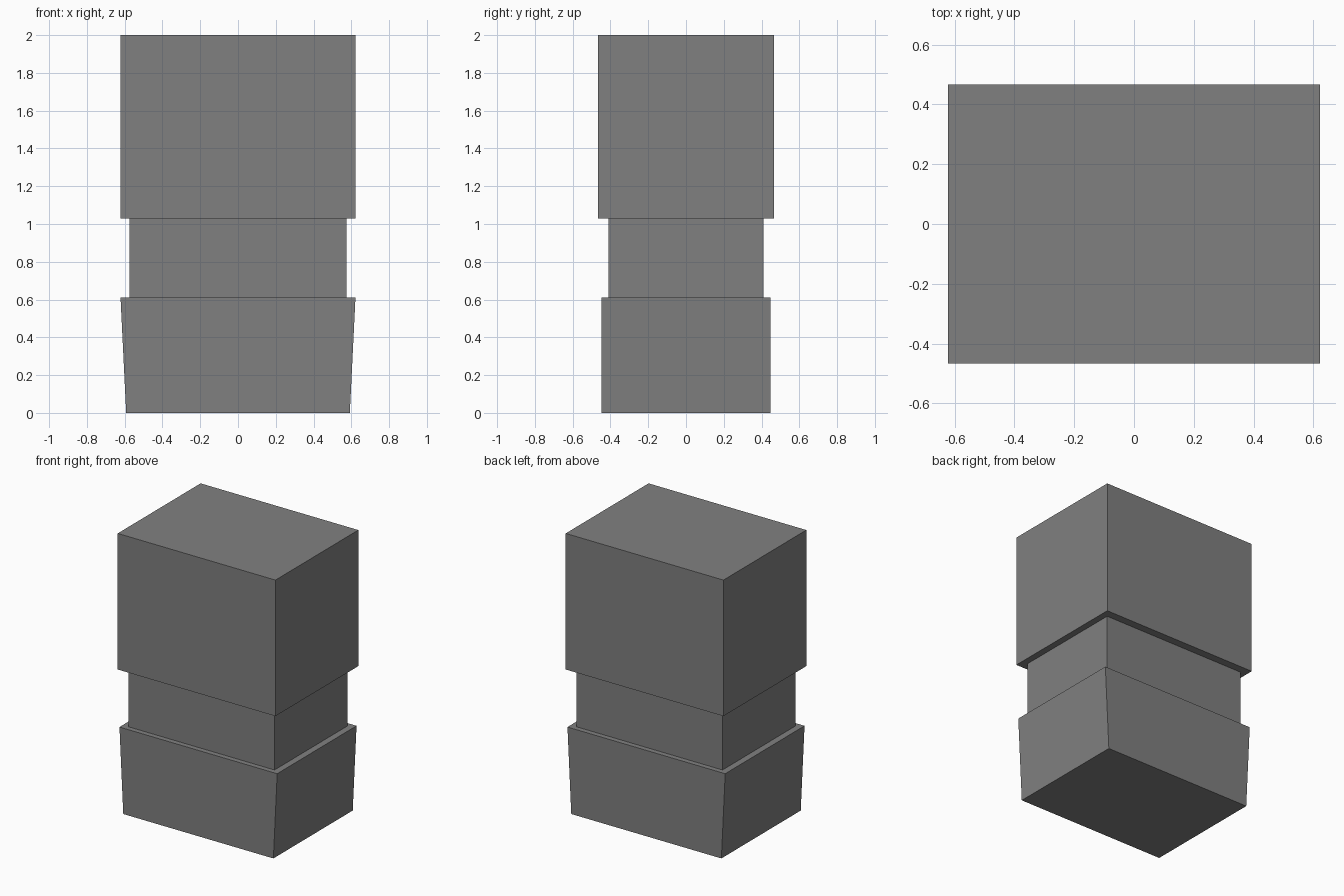
import bpy
import bmesh

# Remove the default cube
cube = bpy.data.objects.get("Cube")
if cube:
    bpy.data.objects.remove(cube, do_unlink=True)

# Single plain grey material
GREY = (0.216, 0.216, 0.216, 1.0)
grey = bpy.data.materials.new("mid_grey")
grey.use_nodes = True
grey.diffuse_color = GREY
bsdf = grey.node_tree.nodes["Principled BSDF"]
bsdf.inputs["Base Color"].default_value = GREY
bsdf.inputs["Roughness"].default_value = 0.9


def block(name, half_x, half_y, bottom, top, bottom_half_x=None):
    """Box between two heights, optionally with a narrower base in x."""
    base_x = half_x if bottom_half_x is None else bottom_half_x
    bm = bmesh.new()
    bmesh.ops.create_cube(bm, size=2)
    for v in bm.verts:
        upper = v.co.z > 0
        v.co.x *= half_x if upper else base_x
        v.co.y *= half_y
        v.co.z = top if upper else bottom
    mesh = bpy.data.meshes.new(name)
    bm.to_mesh(mesh)
    bm.free()
    mesh.materials.append(grey)
    obj = bpy.data.objects.new(name, mesh)
    bpy.context.collection.objects.link(obj)
    return obj


# Flared base, narrow waist and tall upper block, stacked
block("flared_base", 0.622, 0.447, 0, 0.612, bottom_half_x=0.592)
block("waist", 0.575, 0.41, 0.612, 1.03)
block("upper_block", 0.622, 0.467, 1.03, 2)
